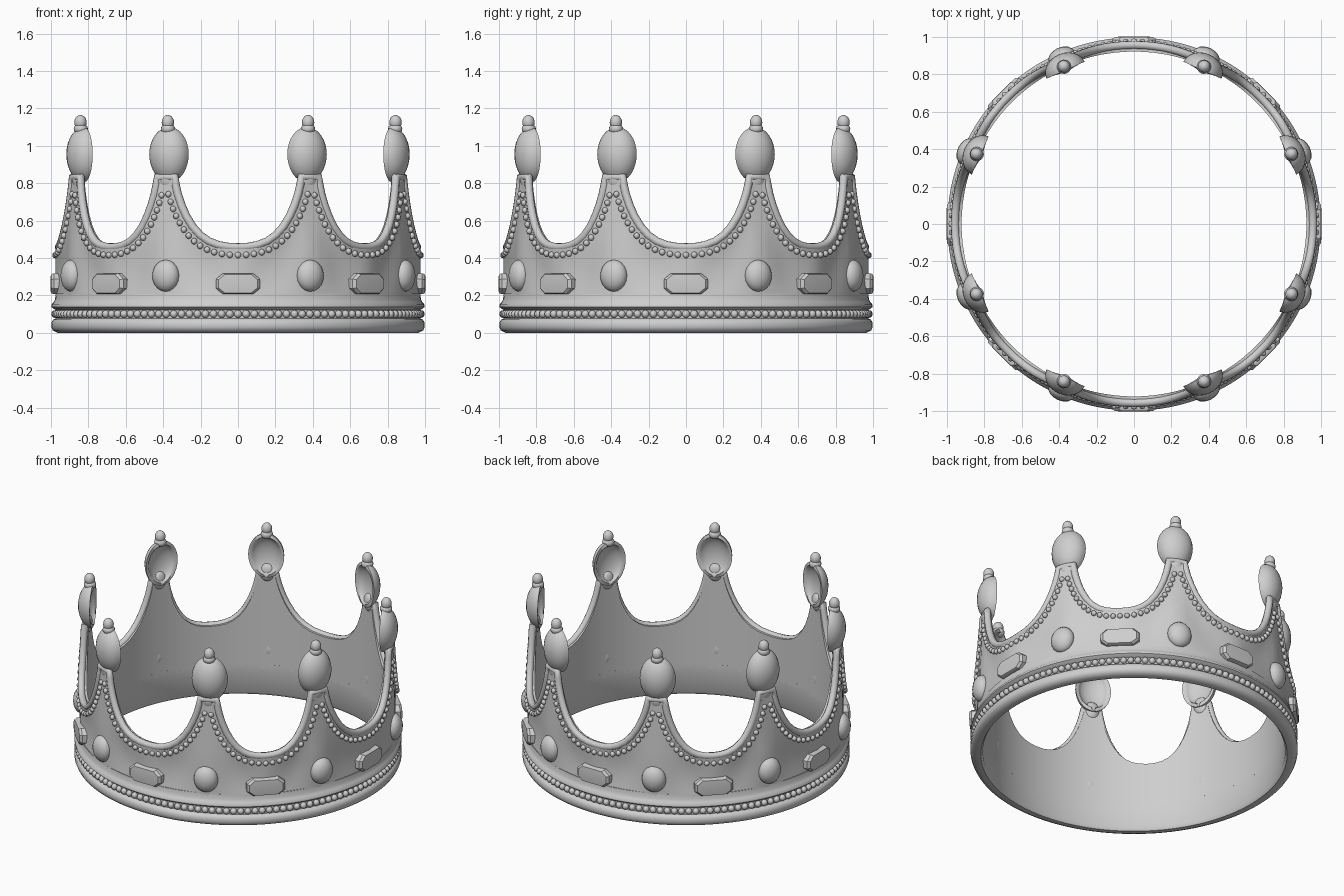
import bpy, bmesh
from math import sin, cos, pi, radians, degrees, hypot
from mathutils import Matrix, Vector

cube = bpy.data.objects.get("Cube")
if cube:
    bpy.data.objects.remove(cube, do_unlink=True)

metal = bpy.data.materials.new("pale_grey_metal")
metal.use_nodes = True
GREY = (0.62, 0.62, 0.62, 1)
metal.diffuse_color = GREY
metal.node_tree.nodes["Principled BSDF"].inputs["Base Color"].default_value = GREY

NECK = 3.1                     # half width of a spike's neck, degrees
LOW, HIGH = 0.465, 0.84        # valley floor and neck height
INNER = 0.922


def finish(name, bm, angle=35):
    bmesh.ops.recalc_face_normals(bm, faces=bm.faces)
    mesh = bpy.data.meshes.new(name)
    bm.to_mesh(mesh)
    bm.free()
    obj = bpy.data.objects.new(name, mesh)
    bpy.context.collection.objects.link(obj)
    mesh.materials.append(metal)
    bpy.ops.object.select_all(action='DESELECT')
    obj.select_set(True)
    bpy.context.view_layer.objects.active = obj
    bpy.ops.object.shade_smooth_by_angle(angle=radians(angle))
    return obj


def polar(deg, r, z):
    a = radians(deg)
    return Vector((r * cos(a), r * sin(a), z))


def frame(deg, r, z):
    """Local x runs along the ring, y points outward, z up."""
    return Matrix.Translation(polar(deg, r, z)) @ Matrix.Rotation(radians(deg - 90), 4, 'Z')


def half_span(k):
    return 24 if k % 2 == 0 else 21


def spike_angle(k):
    return 45 * k + half_span(k)


def edge(k, a):
    """Point of the scalloped edge in valley k: offset in degrees and height."""
    s = sin(a)
    rise = 0.5 * (1 - cos(a)) + 0.5 * abs(s) ** 3.5
    return s * (half_span(k) - NECK), LOW + (HIGH - LOW) * rise


def outer_radius(deg, z, v):
    """Wall surface with shallow folds between the jewels."""
    near = min(abs((deg - g + 180) % 360 - 180)
               for k in range(8) for g in (45 * k, spike_angle(k)))
    fold = 0.02 * min(1, near / 9) * sin(pi * min(1, max(0, v)))
    return 0.976 - 0.05 * max(0, z - 0.45) - fold


def lathe(name, profile, steps=128):
    bm = bmesh.new()
    rings = [[bm.verts.new(polar(360 * i / steps, r, z)) for r, z in profile]
             for i in range(steps)]
    n = len(profile)
    for i in range(steps):
        a, b = rings[i], rings[(i + 1) % steps]
        for j in range(n):
            bm.faces.new((a[j], b[j], b[(j + 1) % n], a[(j + 1) % n]))
    return finish(name, bm, 50)


# base band with a channel for beads
lathe("base_band", [
    (INNER, 0.02), (0.935, 0), (0.965, 0), (0.99, 0.012), (0.998, 0.03),
    (0.998, 0.055), (0.988, 0.07), (0.973, 0.077), (0.973, 0.122),
    (0.986, 0.128), (0.998, 0.138), (0.998, 0.15), (0.986, 0.163),
    (0.978, 0.18), (0.975, 0.21), (INNER, 0.21)])

# scalloped wall
columns = []
STEPS, ROWS = 20, 10
for k in range(8):
    for i in range(STEPS + 1):
        off, z = edge(k, -pi / 2 + pi * i / STEPS)
        columns.append((45 * k + off, z))
    columns.append((spike_angle(k), HIGH))

bm = bmesh.new()
loops = []
for deg, top in columns:
    heights = [0.18 + (top - 0.18) * j / ROWS for j in range(ROWS + 1)]
    outside = [bm.verts.new(polar(deg, outer_radius(deg, z, j / ROWS), z))
               for j, z in enumerate(heights)]
    inside = [bm.verts.new(polar(deg, INNER, z)) for z in reversed(heights)]
    loops.append(outside + inside)
for i, a in enumerate(loops):
    b = loops[(i + 1) % len(loops)]
    for j in range(len(a)):
        n = (j + 1) % len(a)
        bm.faces.new((a[j], b[j], b[n], a[n]))
finish("scalloped_wall", bm)

# raised rim along the scalloped edge
curve = bpy.data.curves.new("edge_rim", 'CURVE')
curve.dimensions = '3D'
curve.bevel_depth = 0.022
curve.bevel_resolution = 3
spline = curve.splines.new('POLY')
spline.points.add(len(columns) - 1)
for p, (deg, z) in zip(spline.points, columns):
    p.co = (*polar(deg, 0.957 - 0.03 * (z - LOW), z - 0.008), 1)
spline.use_cyclic_u = True
rim = bpy.data.objects.new("edge_rim", curve)
bpy.context.collection.objects.link(rim)
curve.materials.append(metal)
bpy.ops.object.select_all(action='DESELECT')
rim.select_set(True)
bpy.context.view_layer.objects.active = rim
bpy.ops.object.convert(target='MESH')
bpy.ops.object.shade_smooth_by_angle(angle=radians(60))


def beads(name, spots, size):
    bm = bmesh.new()
    for deg, r, z in spots:
        bmesh.ops.create_uvsphere(bm, u_segments=8, v_segments=6, radius=size,
                                  matrix=frame(deg, r, z))
    return finish(name, bm, 60)


beads("base_beads", [(360 * i / 140, 0.977, 0.1) for i in range(140)], 0.021)

# beads following the edge at a constant distance below it
spots = []
for k in range(8):
    for side in (-1, 1):
        last, travelled = None, 0.0 if side > 0 else 0.042
        for i in range(400):
            a = pi / 2 * i / 400
            (u0, z0), (u1, z1) = edge(k, a), edge(k, a + 0.002)
            dx, dz = radians(u1 - u0) * 0.96, z1 - z0
            length = hypot(dx, dz)
            u = u0 + degrees(0.05 * dz / length / 0.96)
            z = z0 - 0.05 * dx / length
            if u > half_span(k) - 0.9:
                break
            if last:
                travelled -= hypot(radians(u - last[0]) * 0.96, z - last[1])
            last = (u, z)
            if travelled <= 0:
                travelled += 0.042
                deg = 45 * k + side * u
                spots.append((deg, outer_radius(deg, z, 0.9), z))
beads("edge_beads", spots, 0.017)

# hollow-backed bulbs with a small knob on each spike
bm = bmesh.new()
for k in range(8):
    deg = spike_angle(k)
    new = bmesh.ops.create_uvsphere(bm, u_segments=24, v_segments=16, radius=1)["verts"]
    place = frame(deg, 0.9, 0.955)
    for v in new:
        x, y, z = v.co
        if y < -0.01:           # fold the back half inward as a dish
            x, y, z = x * 0.86, -y * 0.6 - 0.12, z * 0.86
        v.co = place @ Vector((x * 0.112, y * 0.092, z * (0.145 if z > 0 else 0.15)))
finish("spike_bulbs", bm, 60)

bm = bmesh.new()
for k in range(8):
    deg = spike_angle(k)
    for r, z, size, tall in ((0.922, 1.125, 0.033, 1.2), (0.92, 1.09, 0.038, 0.8)):
        bmesh.ops.create_uvsphere(bm, u_segments=16, v_segments=10, radius=size,
                                  matrix=frame(deg, r, z) @ Matrix.Diagonal((1, 1, tall, 1)))
    # neck joining the spike to its bulb
    bmesh.ops.create_uvsphere(bm, u_segments=16, v_segments=10, radius=0.05,
                              matrix=frame(deg, 0.935, 0.825) @ Matrix.Diagonal((1, 0.6, 1.2, 1)))
finish("knobs_and_necks", bm, 60)

# round jewels below the spikes
bm = bmesh.new()
for k in range(8):
    bmesh.ops.create_uvsphere(bm, u_segments=16, v_segments=10, radius=0.076,
                              matrix=frame(spike_angle(k) - (0.6 if k % 2 == 0 else -0.6), 0.972, 0.305)
                              @ Matrix.Diagonal((1, 0.7, 1.12, 1)))
finish("round_jewels", bm, 60)

# long eight-sided jewels below the valleys
bm = bmesh.new()
for k in range(8):
    place = frame(45 * k, 0.955, 0.262)
    rings = []
    for grow, out in ((1, 0), (1, 0.03), (0.88, 0.045), (0.6, 0.047)):
        w, h = 0.118 * grow, 0.056 * grow
        quarter = [(w, h * 0.45), (w * 0.68, h)]
        outline = quarter + [(-x, z) for x, z in reversed(quarter)]
        outline += [(-x, -z) for x, z in outline]
        rings.append([bm.verts.new(place @ Vector((x, out, z))) for x, z in outline])
    for a, b in zip(rings, rings[1:]):
        for j in range(8):
            n = (j + 1) % 8
            bm.faces.new((a[j], a[n], b[n], b[j]))
    bm.faces.new(rings[0])
    bm.faces.new(rings[-1])
finish("long_jewels", bm)
